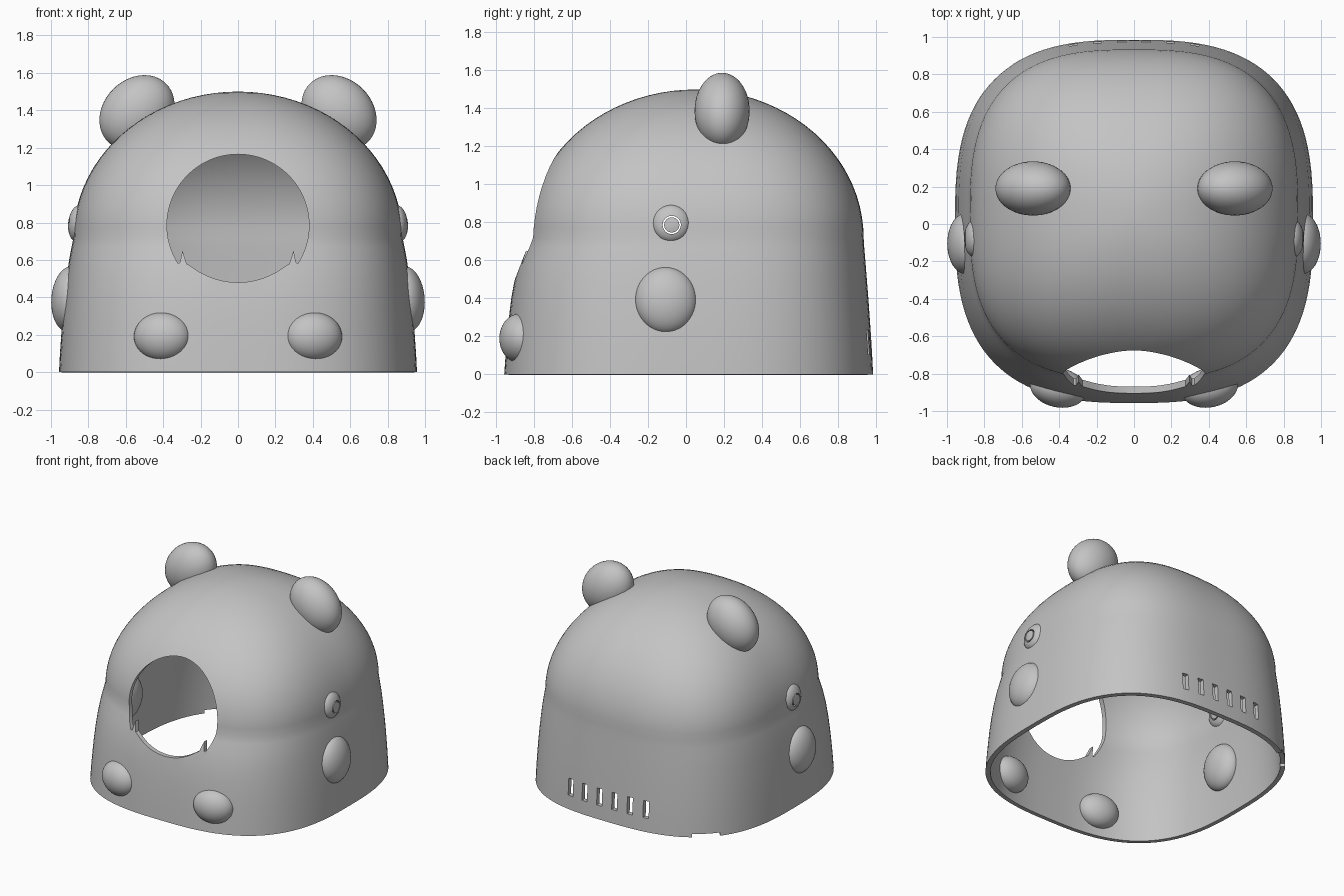
import bpy, bmesh, math
from mathutils import Matrix, Vector

cube = bpy.data.objects.get("Cube")
if cube:
    bpy.data.objects.remove(cube, do_unlink=True)

grey = bpy.data.materials.new("plain_grey")
grey.use_nodes = True
COLOUR = (0.55, 0.55, 0.55, 1)
grey.diffuse_color = COLOUR
grey.node_tree.nodes["Principled BSDF"].inputs["Base Color"].default_value = COLOUR


def make(name, bm):
    bmesh.ops.recalc_face_normals(bm, faces=bm.faces)
    me = bpy.data.meshes.new(name)
    bm.to_mesh(me)
    bm.free()
    ob = bpy.data.objects.new(name, me)
    bpy.context.collection.objects.link(ob)
    me.materials.append(grey)
    return ob


def bake(ob):
    """Replace the mesh by its modified version."""
    bpy.context.view_layer.update()
    dg = bpy.context.evaluated_depsgraph_get()
    me = bpy.data.meshes.new_from_object(ob.evaluated_get(dg))
    ob.modifiers.clear()
    ob.data = me


def cut(ob, cutter):
    mod = ob.modifiers.new("cut", "BOOLEAN")
    mod.operation = "DIFFERENCE"
    mod.solver = "EXACT"
    mod.object = cutter
    bake(ob)


def smooth(ob):
    bpy.ops.object.select_all(action="DESELECT")
    ob.select_set(True)
    bpy.context.view_layer.objects.active = ob
    bpy.ops.object.shade_smooth_by_angle(angle=math.radians(35))


def blob(name, centre, radii, turn=(0, 0, 0)):
    bm = bmesh.new()
    bmesh.ops.create_uvsphere(bm, u_segments=40, v_segments=24, radius=1)
    rot = Matrix.Identity(4)
    for axis, deg in zip("XYZ", turn):
        rot = Matrix.Rotation(math.radians(deg), 4, axis) @ rot
    bm.transform(Matrix.Translation(centre) @ rot @ Matrix.Diagonal((*radii, 1)))
    return make(name, bm)


# Shell: skirt rows (height, half width, front, back, squareness), then a dome
rows = [(0, .957, -.957, .985, 2.8), (.1, .952, -.95, .98, 2.8),
        (.2, .945, -.942, .974, 2.8), (.3, .938, -.932, .967, 2.8),
        (.4, .928, -.92, .96, 2.8), (.5, .917, -.902, .952, 2.8),
        (.6, .903, -.876, .944, 2.8), (.67, .89, -.85, .938, 2.8)]
STEPS = 22
for i in range(STEPS):
    a = math.pi / 2 * i / STEPS
    c = math.cos(a)
    rows.append((.72 + .78 * math.sin(a), .88 * c, .05 - .885 * c,
                 .05 + .885 * c, 2.2 + .6 * c))

SEG = 112
bm = bmesh.new()
rings = []
for z, rx, front, back, n in rows:
    mid = min(.05, .02 + z * .04)
    ring = []
    for k in range(SEG):
        t = 2 * math.pi * k / SEG
        c, s = math.cos(t), math.sin(t)
        x = math.copysign(abs(c) ** (2 / n), c) * rx
        y = math.copysign(abs(s) ** (2 / n), s)
        ring.append(bm.verts.new((x, mid + y * (back - mid if s > 0 else mid - front), z)))
    rings.append(ring)
for low, high in zip(rings, rings[1:]):
    for k in range(SEG):
        j = (k + 1) % SEG
        bm.faces.new((low[k], low[j], high[j], high[k]))
tip = bm.verts.new((0, .05, 1.5))
for k in range(SEG):
    bm.faces.new((rings[-1][k], rings[-1][(k + 1) % SEG], tip))
shell = make("shell", bm)
if shell.data.polygons[0].normal.dot(shell.data.polygons[0].center) < 0:
    shell.data.flip_normals()
wall = shell.modifiers.new("wall", "SOLIDIFY")
wall.thickness = .035
wall.offset = -1
bake(shell)

# Face opening: round outline with two small teeth near the bottom
outline = []
for i in range(61):
    a = math.radians(-32 + 244 * i / 60)
    outline.append((.38 * math.cos(a), .785 + .38 * math.sin(a)))
outline += [(-.31, .585), (-.297, .65), (-.275, .58)]
for i in range(1, 20):
    x = -.275 + .55 * i / 20
    outline.append((x, .89 - math.sqrt(.41 ** 2 - x * x)))
outline += [(.275, .58), (.297, .65), (.31, .585)]
bm = bmesh.new()
face = bm.faces.new([bm.verts.new((x, -1.3, z)) for x, z in outline])
ext = bmesh.ops.extrude_face_region(bm, geom=[face])
bmesh.ops.translate(bm, vec=(0, .9, 0),
                    verts=[v for v in ext["geom"] if isinstance(v, bmesh.types.BMVert)])
opening = make("opening_cutter", bm)

# Rear vent slots and a small notch in the rim
bm = bmesh.new()
for i in range(6):
    bmesh.ops.create_cube(bm, size=1, matrix=Matrix.Translation((-.325 + .13 * i, .96, .17))
                          @ Matrix.Diagonal((.045, .3, .13, 1)))
bmesh.ops.create_cube(bm, size=1, matrix=Matrix.Translation((-.72, .78, 0))
                      @ Matrix.Rotation(math.radians(45), 4, "Z")
                      @ Matrix.Diagonal((.2, .14, .05, 1)))
vents = make("vent_cutter", bm)

# Thin tube that leaves a ring-shaped gap through both side knobs
bm = bmesh.new()
loops = []
for x, r in ((-1.2, .048), (1.2, .048), (1.2, .04), (-1.2, .04)):
    loops.append([bm.verts.new((x, -.075 + r * math.cos(k * math.pi / 16),
                                .787 + r * math.sin(k * math.pi / 16))) for k in range(32)])
for i in range(4):
    a, b = loops[i], loops[(i + 1) % 4]
    for k in range(32):
        j = (k + 1) % 32
        bm.faces.new((a[k], a[j], b[j], b[k]))
tube = make("ring_cutter", bm)

for cutter in (opening, vents, tube):
    cut(shell, cutter)
smooth(shell)

# Mirrored rounded parts
for side, s in (("left", 1), ("right", -1)):
    parts = [
        blob(side + "_ear", (s * .54, .19, 1.387), (.18, .145, .22), (0, s * 135, 0)),
        blob(side + "_arm", (s * .9, -.105, .39), (.098, .163, .176), (4, -s * 4, 0)),
        blob(side + "_foot", (s * .405, -.875, .19), (.153, .105, .13), (0, 0, s * 12)),
    ]
    knob = blob(side + "_knob", (s * .855, -.078, .795), (.053, .098, .098), (0, -s * 6, 0))
    cut(knob, tube)
    for ob in parts + [knob]:
        smooth(ob)

for cutter in (opening, vents, tube):
    bpy.data.objects.remove(cutter, do_unlink=True)
